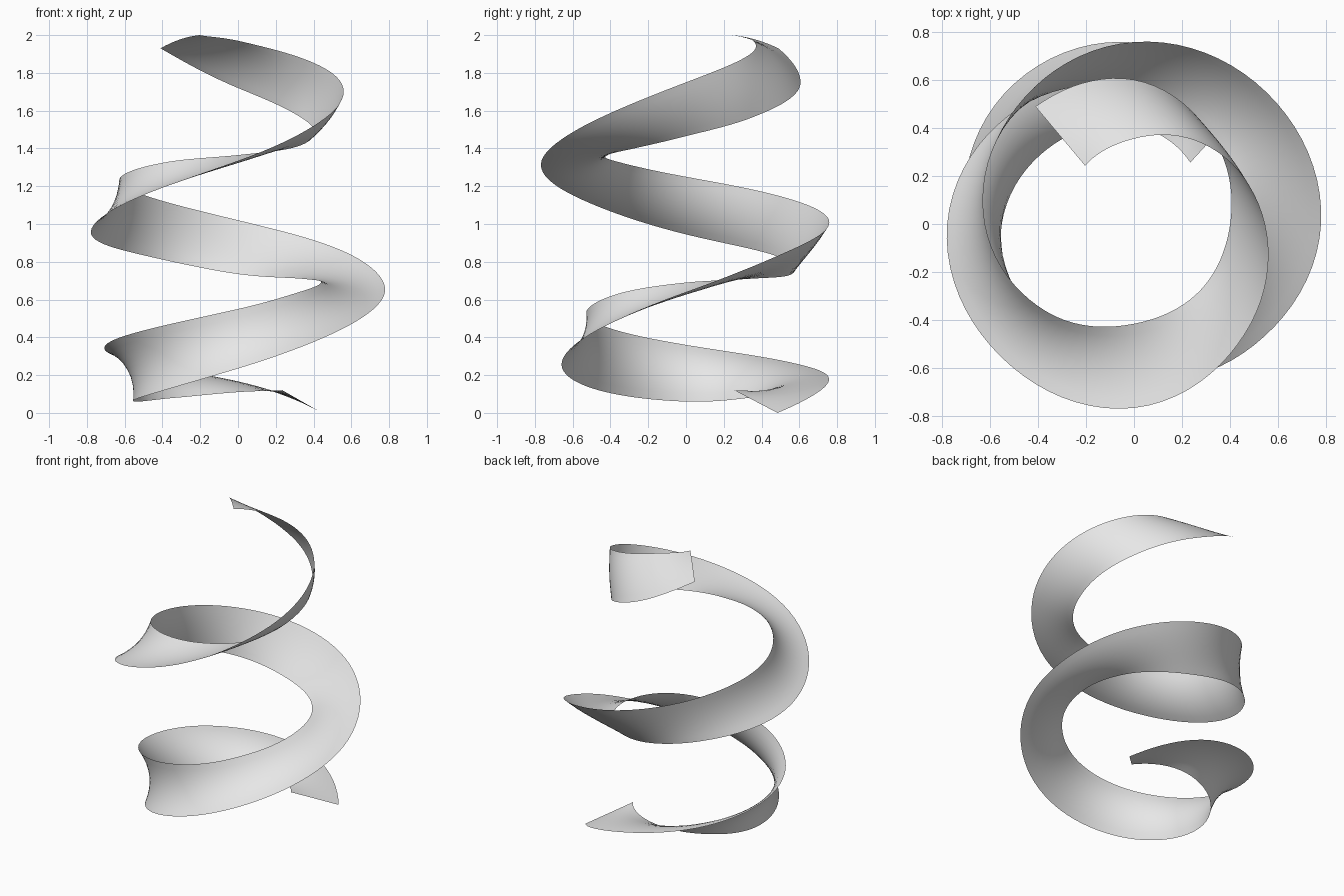
import bpy
import bmesh
from math import radians, cos, sin
from mathutils import Vector

# Remove the default object
default = bpy.data.objects.get("Cube")
if default:
    bpy.data.objects.remove(default, do_unlink=True)

STEPS = 10    # rows between two stations
ACROSS = 8    # faces across the ribbon width

# Radius and height of the two ribbon edges at every eighth of a turn
edge_a_radius = [.657, .755, .765, .70, .60, .52, .46, .44, .48, .56,
                 .68, .777, .782, .765, .65, .545, .45, .355, .316]
edge_a_height = [0, .165, .27, .36, .455, .55, .64, .69, .71, .735,
                 .83, .945, 1.13, 1.335, 1.56, 1.75, 1.885, 1.97, 2]
edge_b_radius = [.347, .41, .47, .55, .6, .655, .71, .778, .777, .757,
                 .69, .62, .515, .415, .39, .40, .48, .60, .638]
edge_b_height = [.12, .11, .08, .06, .11, .235, .42, .64, .86, 1.02,
                 1.15, 1.25, 1.33, 1.365, 1.40, 1.465, 1.56, 1.72, 1.93]
# Sideways bulge of the ribbon's middle at the same stations
bulge = [0, .02, .04, .045, .04, .035, .035, .035, .025, .01,
         -.01, -.03, -.03, -.025, -.02, -.02, -.025, -.025, -.012]
angles = [45 * (i + 1) for i in range(len(bulge))]
angles[0], angles[-1] = 47.5, 850


def smooth(values, t):
    """Smooth curve through evenly spaced values."""
    last = len(values) - 1
    i = min(int(t), last - 1)
    u = t - i
    b, c = values[i], values[i + 1]
    a = values[i - 1] if i > 0 else 2 * b - c
    d = values[i + 2] if i + 2 <= last else 2 * c - b
    return b + u * (c - a + u * (2 * a - 5 * b + 4 * c - d
                                 + u * (3 * (b - c) + d - a))) / 2


def rung(t):
    """Points of one slightly arched cross-section, edge to edge."""
    angle = radians(smooth(angles, t))
    a = Vector((smooth(edge_a_radius, t), smooth(edge_a_height, t)))
    b = Vector((smooth(edge_b_radius, t), smooth(edge_b_height, t)))
    side = Vector((b.y - a.y, a.x - b.x)).normalized() * smooth(bulge, t)
    points = []
    for j in range(ACROSS + 1):
        u = j / ACROSS
        r, z = a.lerp(b, u) + side * (4 * u * (1 - u))
        points.append((r * cos(angle), r * sin(angle), z))
    return points


# Ribbon: rungs joined into a spiralling strip
bm = bmesh.new()
rows = [[bm.verts.new(p) for p in rung(k / STEPS)]
        for k in range((len(angles) - 1) * STEPS + 1)]
for low, high in zip(rows, rows[1:]):
    for j in range(ACROSS):
        face = bm.faces.new((low[j], low[j + 1], high[j + 1], high[j]))
        face.smooth = True

mesh = bpy.data.meshes.new("twisted_ribbon")
bm.to_mesh(mesh)
bm.free()
ribbon = bpy.data.objects.new("twisted_ribbon", mesh)
bpy.context.collection.objects.link(ribbon)

# Plain light grey
grey = bpy.data.materials.new("light_grey")
grey.use_nodes = True
colour = (.8, .8, .8, 1)
grey.diffuse_color = colour
grey.node_tree.nodes["Principled BSDF"].inputs["Base Color"].default_value = colour
mesh.materials.append(grey)
